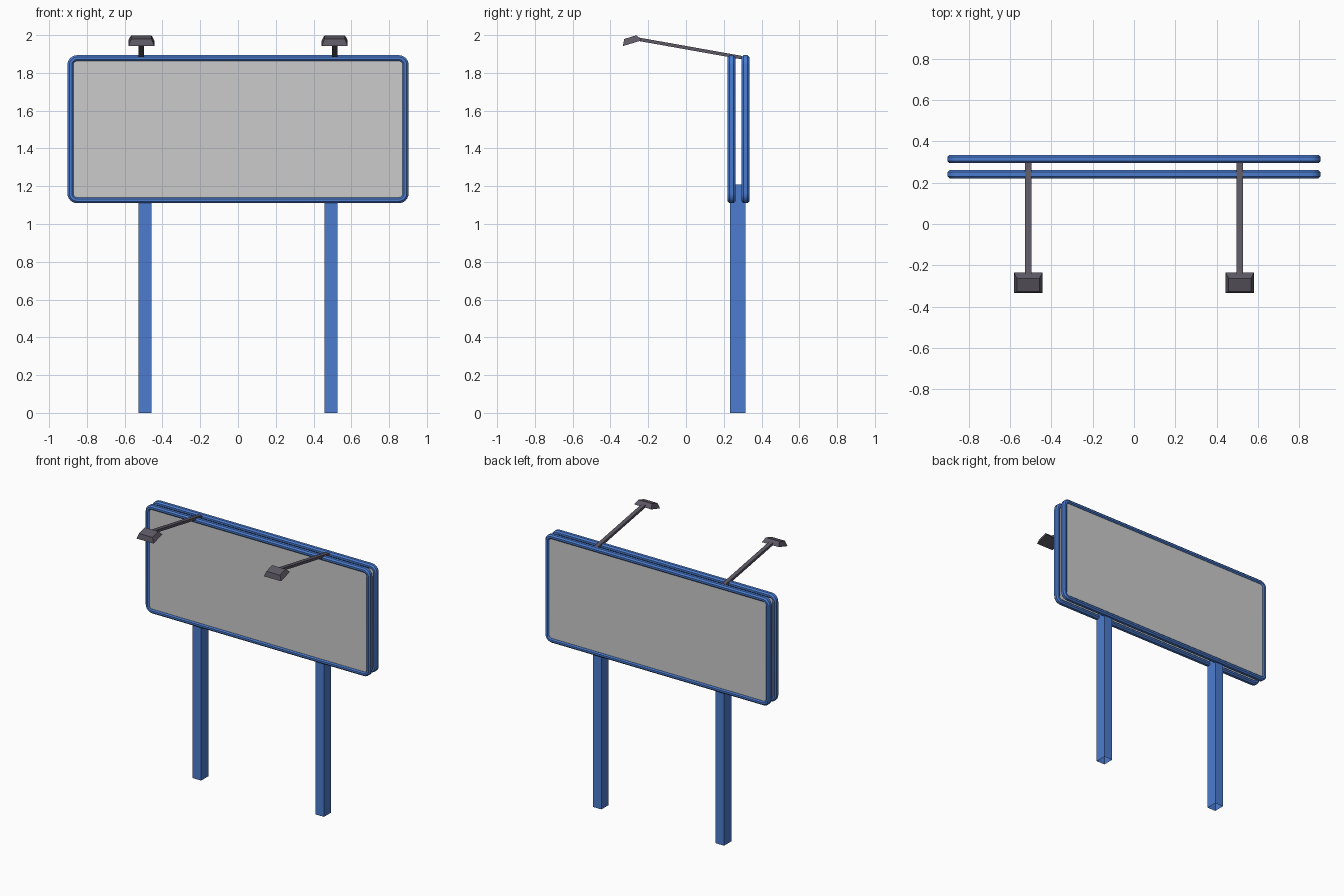
import bpy, bmesh, math
from mathutils import Matrix, Vector

cube = bpy.data.objects.get("Cube")
if cube:
    bpy.data.objects.remove(cube, do_unlink=True)


def material(name, rgb):
    m = bpy.data.materials.new(name)
    m.use_nodes = True
    m.diffuse_color = (*rgb, 1)
    m.node_tree.nodes["Principled BSDF"].inputs["Base Color"].default_value = (*rgb, 1)
    return m


BLUE = material("blue paint", (0.07, 0.2, 0.62))
GREY = material("light grey sheet", (0.6, 0.6, 0.6))
DARK = material("dark grey metal", (0.11, 0.1, 0.13))


def finish(name, bm, mat, smooth=False):
    bmesh.ops.recalc_face_normals(bm, faces=bm.faces)
    me = bpy.data.meshes.new(name)
    bm.to_mesh(me)
    bm.free()
    ob = bpy.data.objects.new(name, me)
    bpy.context.collection.objects.link(ob)
    me.materials.append(mat)
    if smooth:
        bpy.ops.object.select_all(action="DESELECT")
        ob.select_set(True)
        bpy.context.view_layer.objects.active = ob
        bpy.ops.object.shade_smooth_by_angle(angle=math.radians(30))
    return ob


def rounded_loop(bm, inset, y):
    """Rounded rectangle of vertices in the plane at y, shrunk by inset."""
    hx, hz, r = 0.903 - inset, 0.392 - inset, 0.052 - inset
    verts = []
    for corner, (sx, sz) in enumerate([(1, 1), (-1, 1), (-1, -1), (1, -1)]):
        for step in range(7):
            a = math.radians(90 * corner + 15 * step)
            verts.append(bm.verts.new((sx * (hx - r) + r * math.cos(a), y,
                                       1.502 + sz * (hz - r) + r * math.sin(a))))
    return verts


def bridge(bm, a, b):
    n = len(a)
    for i in range(n):
        bm.faces.new((a[i], a[(i + 1) % n], b[(i + 1) % n], b[i]))


# Two sign panels back to back: bevelled frame with a recessed sheet
SECTION = [(0, 0.01), (0.01, 0.02), (0.023, 0.02), (0.031, 0.012),
           (0.031, -0.012), (0.023, -0.02), (0.01, -0.02), (0, -0.01)]
for side, y in (("front", 0.241), ("back", 0.315)):
    bm = bmesh.new()
    loops = [rounded_loop(bm, inset, y + dy) for inset, dy in SECTION]
    for i, loop in enumerate(loops):
        bridge(bm, loop, loops[(i + 1) % len(loops)])
    finish(side + "_frame", bm, BLUE, smooth=True)

    bm = bmesh.new()
    near, far = rounded_loop(bm, 0.029, y - 0.01), rounded_loop(bm, 0.029, y + 0.01)
    bridge(bm, near, far)
    bm.faces.new(near)
    bm.faces.new(far)
    finish(side + "_sheet", bm, GREY)


def box(center, size, turn=0.0):
    bm = bmesh.new()
    bmesh.ops.create_cube(bm, size=1, matrix=Matrix.Translation(center)
                          @ Matrix.Rotation(turn, 4, "X") @ Matrix.Diagonal((*size, 1)))
    return bm


for side, s in (("left", 1), ("right", -1)):
    # Post: square tube open at both ends
    bm = box((s * 0.493, 0.274, 0.605), (0.068, 0.082, 1.21))
    ends = [f for f in bm.faces if abs(f.normal.z) > 0.9]
    bmesh.ops.delete(bm, geom=ends, context="FACES_ONLY")
    finish(side + "_post", bm, BLUE)

    # Lamp arm reaching forward and up from the panel tops
    start, end = Vector((s * 0.512, 0.295, 1.881)), Vector((s * 0.512, -0.262, 1.98))
    d = end - start
    finish(side + "_lamp_arm",
           box((start + end) / 2, (0.03, d.length, 0.018), math.atan2(-d.z, -d.y)
               if d.y < 0 else 0), DARK)

    # Lamp head: tilted, tapering towards the top
    bm = bmesh.new()
    bmesh.ops.create_cube(bm, size=1)
    for v in bm.verts:
        top = v.co.z > 0
        v.co.x *= 0.108 if top else 0.138
        v.co.y *= 0.067 if top else 0.104
        v.co.z *= 0.034
    bm.transform(Matrix.Translation((s * 0.512, -0.29, 1.973))
                 @ Matrix.Rotation(math.radians(17), 4, "X"))
    finish(side + "_lamp_head", bm, DARK)
